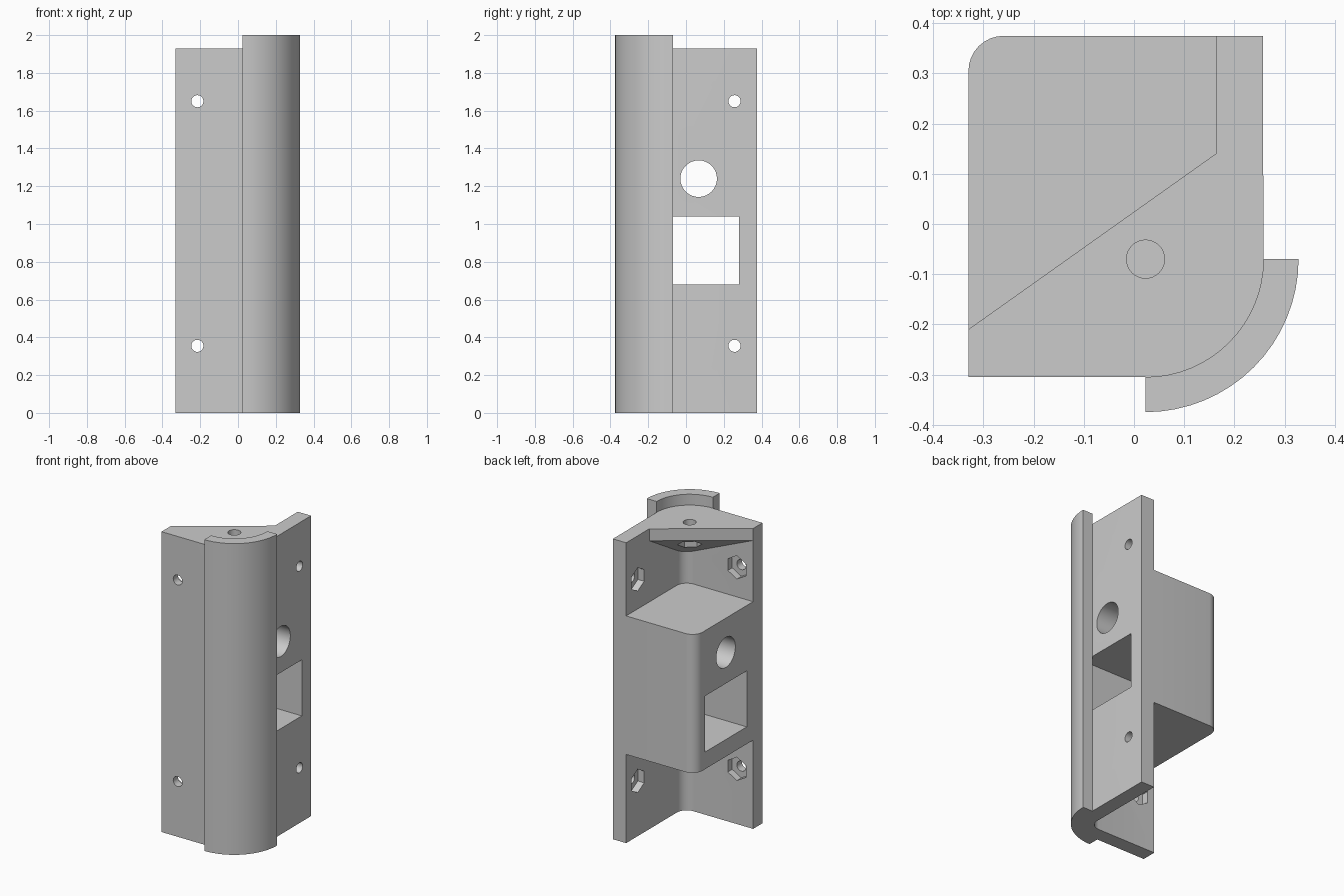
import bpy, bmesh
from math import sin, cos, radians, hypot

cube = bpy.data.objects.get("Cube")
if cube:
    bpy.data.objects.remove(cube, do_unlink=True)

grey = bpy.data.materials.new("plain grey")
grey.use_nodes = True
grey.diffuse_color = (0.6, 0.6, 0.6, 1)
grey.node_tree.nodes["Principled BSDF"].inputs["Base Color"].default_value = (0.6, 0.6, 0.6, 1)

# Main dimensions
LEFT, RIGHT, FRONT, BACK = -0.33, 0.257, -0.305, 0.375
IN_X, IN_Y = 0.163, -0.21            # inner wall faces
CX, CY = 0.023, -0.07                # centre of the rounded corner
R_IN, R_OUT = 0.235, 0.305
TOP, FILLET = 1.93, 0.07


def arc(cx, cy, r, a0, a1, n):
    angles = [radians(a0 + (a1 - a0) * i / n) for i in range(n + 1)]
    return [(cx + r * cos(a), cy + r * sin(a)) for a in angles]


def circle(cx, cy, r, n=32, start=90):
    return arc(cx, cy, r, start, start + 360, n)[:-1]


def rect(u0, u1, v0, v1):
    return [(u0, v0), (u1, v0), (u1, v1), (u0, v1)]


def prism(name, outline, low, high, axis="z"):
    """Extrude an outline along an axis; low may be a function of the point."""
    place = {"x": lambda u, v, w: (w, u, v),
             "y": lambda u, v, w: (u, w, v),
             "z": lambda u, v, w: (u, v, w)}[axis]
    bm = bmesh.new()
    bottom = [bm.verts.new(place(u, v, low(u, v) if callable(low) else low)) for u, v in outline]
    top = [bm.verts.new(place(u, v, high)) for u, v in outline]
    bm.faces.new(bottom)
    bm.faces.new(top)
    n = len(outline)
    for i in range(n):
        j = (i + 1) % n
        bm.faces.new((bottom[i], bottom[j], top[j], top[i]))
    bmesh.ops.recalc_face_normals(bm, faces=bm.faces)
    mesh = bpy.data.meshes.new(name)
    bm.to_mesh(mesh)
    bm.free()
    mesh.materials.append(grey)
    ob = bpy.data.objects.new(name, mesh)
    bpy.context.collection.objects.link(ob)
    return ob


def combine(target, tool, operation):
    mod = target.modifiers.new("combine", "BOOLEAN")
    mod.operation, mod.solver, mod.object = operation, "EXACT", tool
    bpy.context.view_layer.objects.active = target
    bpy.ops.object.modifier_apply(modifier=mod.name)
    bpy.data.objects.remove(tool, do_unlink=True)


# Angle bracket with rounded outer corner and filleted inner corner
outline = [(LEFT, FRONT)] + arc(CX, CY, R_IN, -90, 0, 16)
outline += [(RIGHT, BACK), (IN_X, BACK)]
outline += arc(IN_X - FILLET, IN_Y + FILLET, FILLET, 0, -90, 8) + [(LEFT, IN_Y)]
bracket = prism("angle_bracket", outline, 0, TOP)

# Solid middle block with one rounded corner
outline = [(LEFT, -0.23), (0.18, -0.23), (0.18, BACK)]
outline += arc(LEFT + FILLET, BACK - FILLET, FILLET, 90, 180, 8)
combine(bracket, prism("middle_block", outline, 0.57, 1.46), "UNION")

# Triangular top plate, its underside sloping down into the corner
run, rise = IN_X - LEFT, 0.35


def underside(x, y):
    depth = ((x - LEFT) * rise - (y - IN_Y) * run) / hypot(run, rise)
    return 1.853 - 0.74 * depth


outline = [(LEFT, IN_Y), (LEFT, -0.23), (0.18, -0.23),
           (0.18, IN_Y + rise * (0.18 - LEFT) / run)]
combine(bracket, prism("top_plate", outline, underside, TOP), "UNION")

# Sideways openings through wall and block
cutters = [prism("round_opening", circle(0.067, 1.24, 0.097), -1, 1, "x"),
           prism("square_opening", rect(-0.146, 0.28, 0.68, 1.04), -1, 1, "x")]

# Screw holes with hexagonal nut pockets on the inner faces
for z in (0.355, 1.65):
    cutters += [
        prism("front_hole", circle(-0.215, z, 0.032), -0.5, -0.1, "y"),
        prism("front_pocket", circle(-0.215, z, 0.075, 6), IN_Y - 0.045, IN_Y + 0.05, "y"),
        prism("side_hole", circle(0.257, z, 0.032), 0.05, 0.5, "x"),
        prism("side_pocket", circle(0.257, z, 0.075, 6), IN_X - 0.05, IN_X + 0.045, "x")]

# Vertical screw hole and pocket in the top plate
cutters += [prism("top_hole", circle(CX, CY, 0.038), 1.6, 2.1),
            prism("top_pocket", circle(CX, CY, 0.072, 6), 1.6, 1.853)]
for cutter in cutters:
    combine(bracket, cutter, "DIFFERENCE")

# Quarter-round trim wrapped around the corner
outline = arc(CX, CY, R_OUT, -90, 0, 16) + arc(CX, CY, R_IN, 0, -90, 16)
trim = prism("corner_trim", outline, 0, 2)

# Smooth the curved surfaces, keep edges crisp
bpy.ops.object.select_all(action="DESELECT")
for ob in (bracket, trim):
    ob.select_set(True)
bpy.context.view_layer.objects.active = bracket
bpy.ops.object.shade_smooth_by_angle(angle=radians(30))
